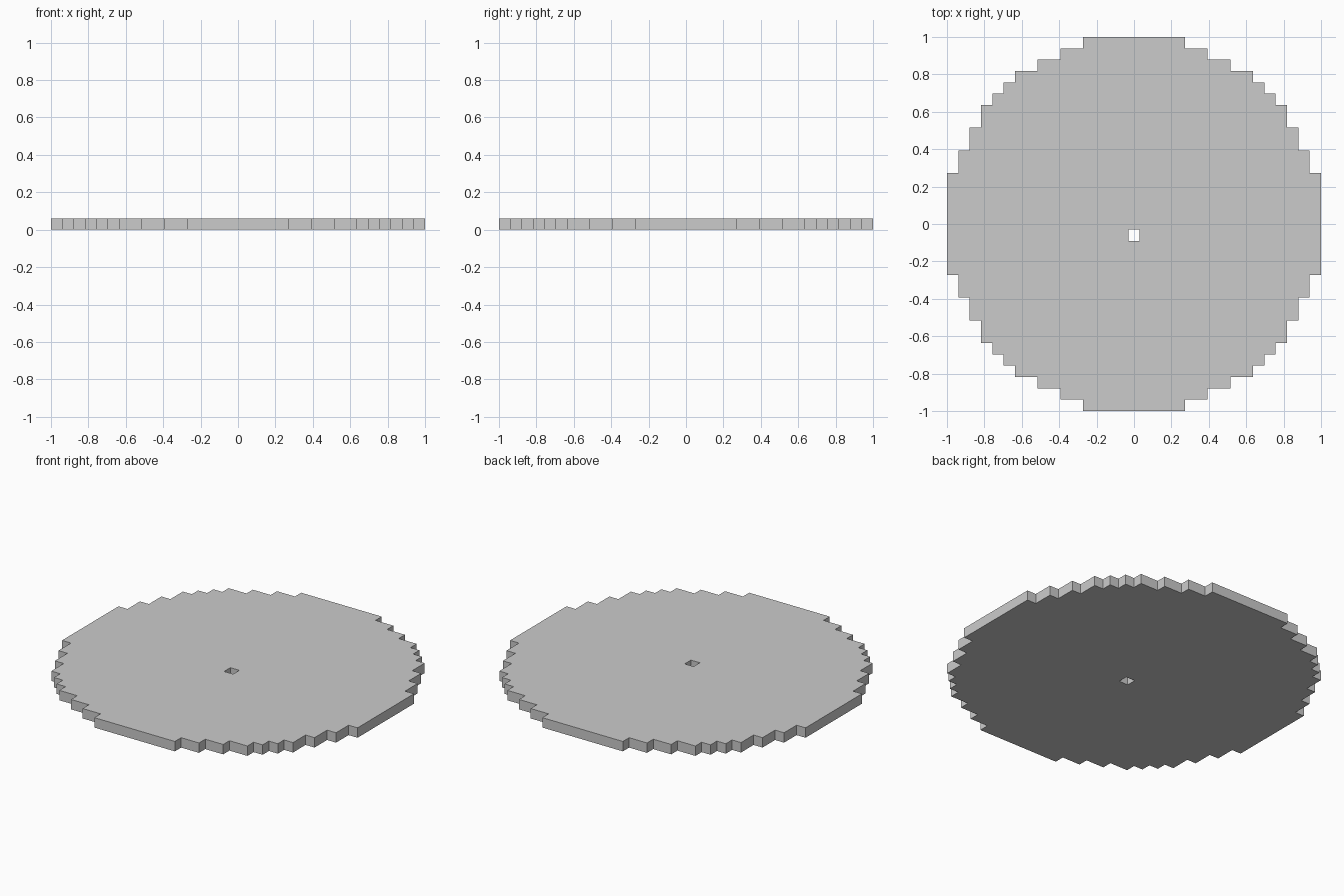
import bpy, bmesh

if "Cube" in bpy.data.objects:
    bpy.data.objects.remove(bpy.data.objects["Cube"])

N = 33                # blocks across the disc
CELL = 2 / N
MID = N // 2
HOLE = (0, -1)        # missing block near the middle

bm = bmesh.new()

# Stepped round sheet of square blocks
for i in range(-MID, MID + 1):
    for j in range(-MID, MID + 1):
        if i * i + j * j > (N / 2) ** 2 or (i, j) == HOLE:
            continue
        corners = [(-.5, -.5), (.5, -.5), (.5, .5), (-.5, .5)]
        bm.faces.new([bm.verts.new(((i + a) * CELL, (j + b) * CELL, 0))
                      for a, b in corners])
bmesh.ops.remove_doubles(bm, verts=bm.verts, dist=1e-4)

mesh = bpy.data.meshes.new("round_plate")
bm.to_mesh(mesh)
bm.free()
plate = bpy.data.objects.new("round_plate", mesh)
bpy.context.collection.objects.link(plate)

# One block thick, standing on the ground plane
solid = plate.modifiers.new("thickness", 'SOLIDIFY')
solid.thickness = CELL
solid.offset = 1
